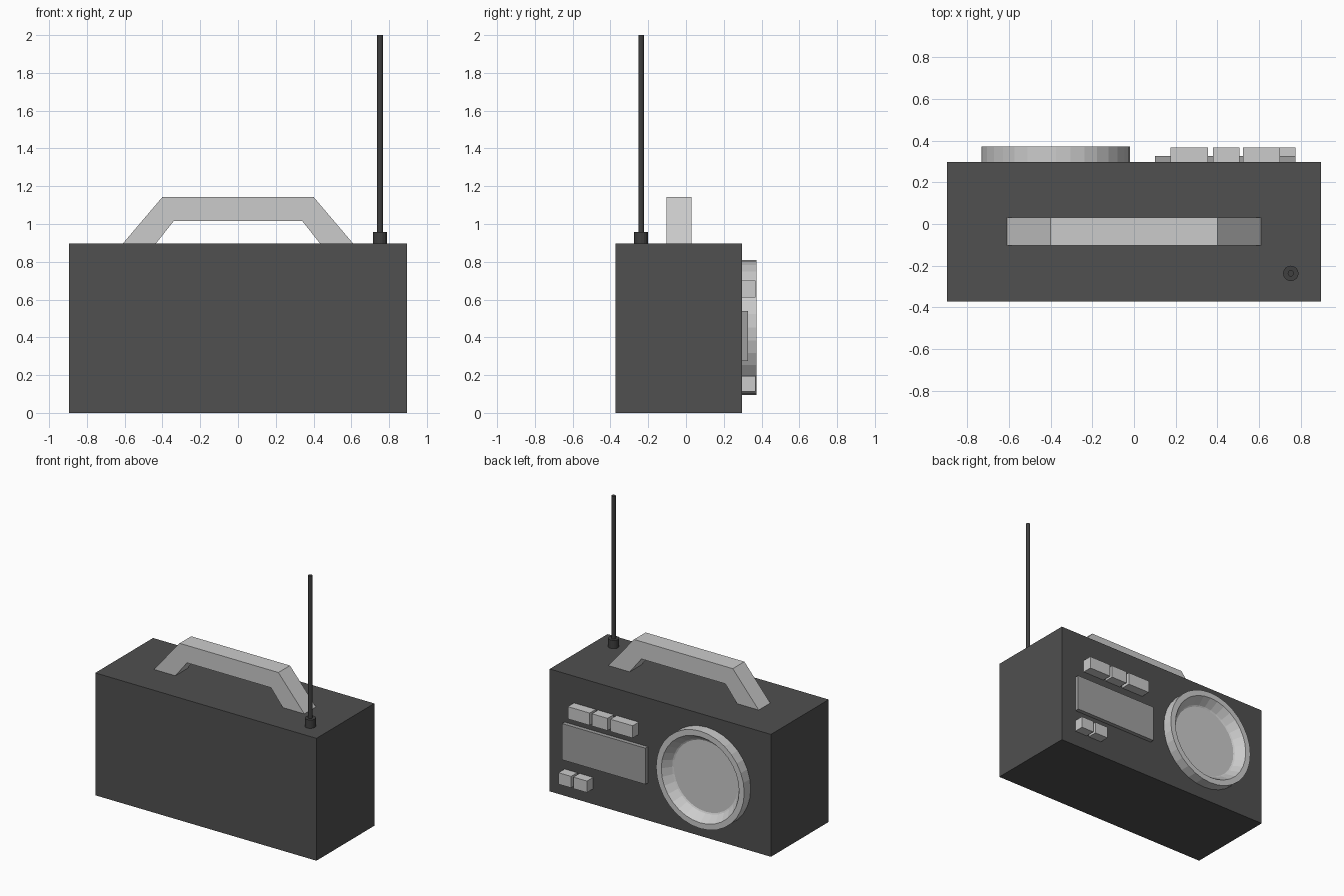
import bpy, bmesh, math

if "Cube" in bpy.data.objects:
    bpy.data.objects.remove(bpy.data.objects["Cube"])


def material(name, v):
    m = bpy.data.materials.new(name)
    m.diffuse_color = (v, v, v, 1)
    m.use_nodes = True
    m.node_tree.nodes["Principled BSDF"].inputs["Base Color"].default_value = m.diffuse_color
    return m


DARK = material("dark_plastic", 0.08)
BLACK = material("antenna_black", 0.05)
SCREEN = material("screen_grey", 0.35)


def finish(name, bm, mat=None):
    bmesh.ops.recalc_face_normals(bm, faces=bm.faces)
    me = bpy.data.meshes.new(name)
    bm.to_mesh(me)
    bm.free()
    ob = bpy.data.objects.new(name, me)
    bpy.context.collection.objects.link(ob)
    if mat:
        me.materials.append(mat)
    return ob


def box(name, x, y, z, mat=None):
    bm = bmesh.new()
    bmesh.ops.create_cube(bm, size=1)
    for v in bm.verts:
        v.co = [(a + b) / 2 + c * (b - a) for (a, b), c in zip((x, y, z), v.co)]
    return finish(name, bm, mat)


def lathe(name, profile, sides, place, mat=None):
    """Revolve (radius, height) points, capping both ends; place maps to world."""
    bm = bmesh.new()
    rings = []
    for r, h in profile:
        ring = []
        for i in range(sides):
            a = 2 * math.pi * i / sides
            ring.append(bm.verts.new(place(r * math.cos(a), r * math.sin(a), h)))
        rings.append(ring)
    for lo, hi in zip(rings, rings[1:]):
        for i in range(sides):
            j = (i + 1) % sides
            bm.faces.new((lo[i], lo[j], hi[j], hi[i]))
    bm.faces.new(rings[0])
    bm.faces.new(rings[-1])
    return finish(name, bm, mat)


FACE = 0.297  # y of the control panel

# Radio case
box("case", (-0.896, 0.896), (-0.372, FACE), (0, 0.896), DARK)

# Carry handle: half profile mirrored, then extruded in depth
half = [(0.61, 0.896), (0.40, 1.143), (0.34, 1.016), (0.435, 0.896)]
outer, top, inner, foot = half
outline = [outer, top] + [(-x, z) for x, z in (top, outer, foot, inner)] + [inner, foot]
bm = bmesh.new()
f = bm.faces.new([bm.verts.new((x, -0.104, z)) for x, z in outline])
ext = bmesh.ops.extrude_face_region(bm, geom=[f])
bmesh.ops.translate(bm, vec=(0, 0.134, 0),
                    verts=[v for v in ext["geom"] if isinstance(v, bmesh.types.BMVert)])
finish("handle", bm)

# Telescopic antenna and its socket
upright = lambda a, b, h: (0.752 + a, -0.237 + b, h)
lathe("antenna_socket", [(0.037, 0.89), (0.037, 0.957)], 16, upright, BLACK)
lathe("antenna_rod", [(0.015, 0.95), (0.015, 2.0)], 12, upright, BLACK)

# Speaker: rim, sloping cone and flat centre
lathe("speaker", [(0.357, FACE - 0.01), (0.357, 0.372), (0.315, 0.372),
                  (0.27, 0.31), (0.26, 0.305)], 32,
      lambda a, b, h: (-0.375 + a, h, 0.453 + b))

# Display panel
box("display", (0.10, 0.775), (FACE - 0.01, 0.327), (0.275, 0.54), SCREEN)

# Push buttons above and below the display
rows = [((0.61, 0.70), [(0.175, 0.355), (0.378, 0.505), (0.523, 0.70)]),
        ((0.112, 0.196), [(0.545, 0.655), (0.673, 0.775)])]
for z, spans in rows:
    for i, x in enumerate(spans):
        side = "upper" if z[0] > 0.5 else "lower"
        box(f"{side}_button_{i + 1}", x, (FACE - 0.01, 0.368), z)
